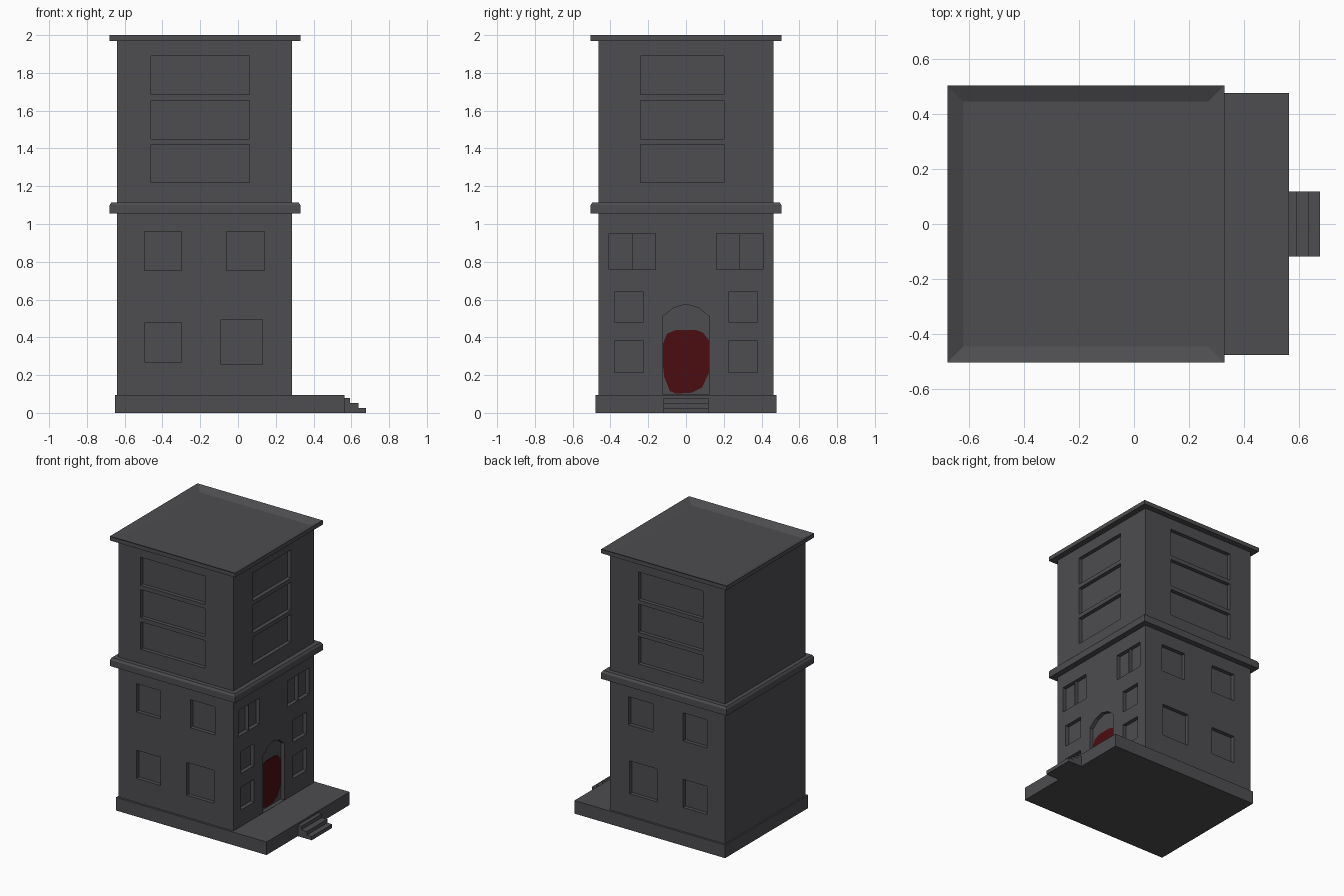
import bpy, bmesh
from mathutils import Vector

if "Cube" in bpy.data.objects:
    bpy.data.objects.remove(bpy.data.objects["Cube"])


def material(name, rgb):
    m = bpy.data.materials.new(name)
    m.diffuse_color = (*rgb, 1)
    m.use_nodes = True
    m.node_tree.nodes["Principled BSDF"].inputs["Base Color"].default_value = m.diffuse_color
    return m


GREY = material("dark_grey", (0.075, 0.073, 0.080))
RED = material("dark_red", (0.070, 0.004, 0.005))


def finish(bm, name, mat):
    bmesh.ops.recalc_face_normals(bm, faces=bm.faces)
    me = bpy.data.meshes.new(name)
    bm.to_mesh(me)
    bm.free()
    ob = bpy.data.objects.new(name, me)
    bpy.context.collection.objects.link(ob)
    me.materials.append(mat)
    return ob


def prism(bm, pts, offset):
    """Extrude a planar polygon of 3D points along offset."""
    f = bm.faces.new([bm.verts.new(p) for p in pts])
    r = bmesh.ops.extrude_face_region(bm, geom=[f])
    vs = [v for v in r["geom"] if isinstance(v, bmesh.types.BMVert)]
    bmesh.ops.translate(bm, verts=vs, vec=Vector(offset))


def box(bm, x0, x1, y0, y1, z0, z1):
    prism(bm, [(x0, y0, z0), (x1, y0, z0), (x1, y1, z0), (x0, y1, z0)], (0, 0, z1 - z0))


def top_face(bm):
    bm.normal_update()
    return max(bm.faces, key=lambda f: f.calc_center_median().z)


X0, X1, Y = -0.64, 0.287, 0.463     # tower walls
DEPTH = 0.028                       # window recess
OUT = 0.1

# Tower body
bm = bmesh.new()
box(bm, X0, X1, -Y, Y, 0.09, 1.972)
tower = finish(bm, "tower", GREY)

# Cutters for all openings
bm = bmesh.new()
bands = [(1.22, 1.42), (1.45, 1.655), (1.685, 1.89)]
side = [(-0.46, 0.06, a, b) for a, b in bands]
side += [(-0.495, -0.30, 0.755, 0.96), (-0.06, 0.14, 0.755, 0.96),
         (-0.495, -0.30, 0.27, 0.475), (-0.09, 0.13, 0.255, 0.495)]
for x0, x1, z0, z1 in side:         # same windows on front and back
    box(bm, x0, x1, -Y - OUT, -Y + DEPTH, z0, z1)
    box(bm, x0, x1, Y - DEPTH, Y + OUT, z0, z1)
entry = [(-0.24, 0.20, a, b) for a, b in bands]
for s in (-1, 1):                   # mirrored entrance-side windows
    for a, b, z0, z1 in [(0.162, 0.282, 0.76, 0.95), (0.287, 0.407, 0.76, 0.95),
                         (0.224, 0.378, 0.48, 0.64), (0.224, 0.378, 0.215, 0.38)]:
        entry.append((min(s * a, s * b), max(s * a, s * b), z0, z1))
for y0, y1, z0, z1 in entry:
    box(bm, X1 - DEPTH, X1 + OUT, y0, y1, z0, z1)
arch = [(-0.123, 0.097), (0.123, 0.097), (0.123, 0.51), (0.065, 0.557),
        (0, 0.575), (-0.065, 0.557), (-0.123, 0.51)]
prism(bm, [(X1 - DEPTH, y, z) for y, z in arch], (DEPTH + OUT, 0, 0))
cutter = finish(bm, "opening_cutter", GREY)
cutter.hide_render = True
mod = tower.modifiers.new("openings", "BOOLEAN")
mod.object, mod.operation, mod.solver = cutter, "DIFFERENCE", "EXACT"
bpy.context.view_layer.objects.active = tower
bpy.ops.object.modifier_apply(modifier=mod.name)
bpy.data.objects.remove(cutter)

# Red painted patch on the door
blob = [(-0.05, 0.44), (0.05, 0.44), (0.09, 0.425), (0.121, 0.385), (0.121, 0.21),
        (0.085, 0.135), (0.03, 0.107), (-0.05, 0.102), (-0.085, 0.115),
        (-0.115, 0.19), (-0.122, 0.25), (-0.122, 0.365), (-0.10, 0.42)]
bm = bmesh.new()
prism(bm, [(X1 - DEPTH - 0.001, y, z) for y, z in blob], (0.004, 0, 0))
finish(bm, "door_paint", RED)

# Base with terrace
bm = bmesh.new()
box(bm, -0.65, 0.565, -0.478, 0.478, 0, 0.095)
finish(bm, "base", GREY)

# Entrance steps
prof = [(0.56, 0), (0.677, 0), (0.677, 0.027), (0.637, 0.027), (0.637, 0.053),
        (0.593, 0.053), (0.593, 0.08), (0.56, 0.08)]
bm = bmesh.new()
prism(bm, [(x, -0.118, z) for x, z in prof], (0, 0.236, 0))
finish(bm, "steps", GREY)

# Middle cornice with bevelled top
bm = bmesh.new()
box(bm, -0.68, 0.33, -0.505, 0.505, 1.055, 1.10)
f = top_face(bm)
bmesh.ops.inset_region(bm, faces=[f], thickness=0.014)
bmesh.ops.translate(bm, verts=f.verts[:], vec=(0, 0, 0.015))
finish(bm, "middle_cornice", GREY)

# Roof slab with sunken centre
bm = bmesh.new()
box(bm, -0.68, 0.33, -0.505, 0.505, 1.97, 2.0)
f = top_face(bm)
bmesh.ops.inset_region(bm, faces=[f], thickness=0.083)
bmesh.ops.translate(bm, verts=f.verts[:], vec=(0, 0, -0.027))
finish(bm, "roof", GREY)
